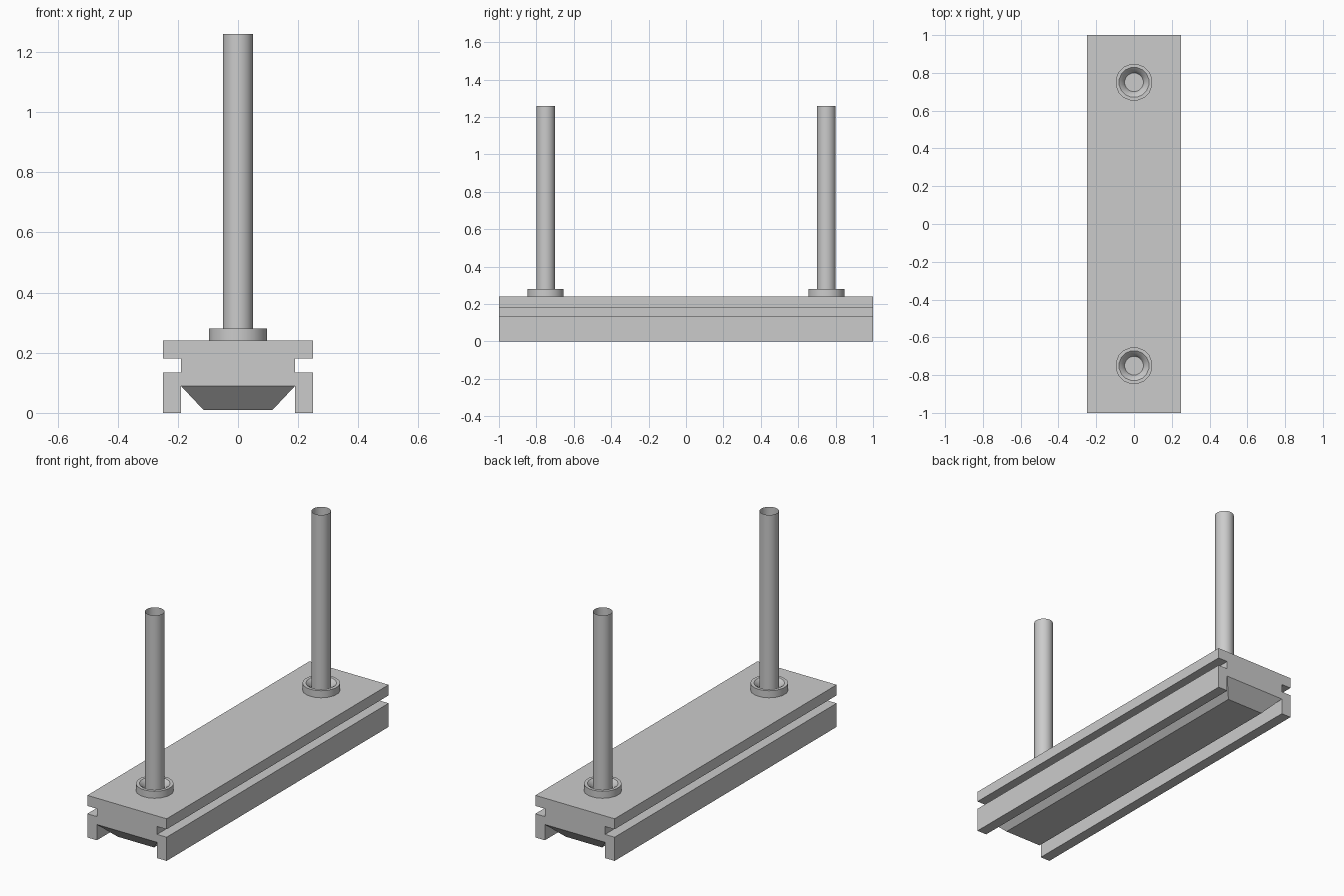
import bpy, bmesh
from math import cos, sin, pi

if "Cube" in bpy.data.objects:
    bpy.data.objects.remove(bpy.data.objects["Cube"])


def add_object(name, bm, smooth=False):
    bmesh.ops.recalc_face_normals(bm, faces=bm.faces)
    mesh = bpy.data.meshes.new(name)
    bm.to_mesh(mesh)
    bm.free()
    obj = bpy.data.objects.new(name, mesh)
    bpy.context.collection.objects.link(obj)
    if smooth:
        bpy.ops.object.select_all(action='DESELECT')
        obj.select_set(True)
        bpy.context.view_layer.objects.active = obj
        bpy.ops.object.shade_smooth_by_angle(angle=0.6)
    return obj


def revolve(name, profile, y, sides):
    """Lathe an open (radius, z) profile about a vertical axis at (0, y)."""
    bm = bmesh.new()
    rings = []
    for r, z in profile:
        rings.append([bm.verts.new((r * cos(2 * pi * (i + 0.5) / sides),
                                    y + r * sin(2 * pi * (i + 0.5) / sides), z))
                      for i in range(sides)])
    for a, b in zip(rings, rings[1:]):
        for i in range(sides):
            j = (i + 1) % sides
            bm.faces.new((a[i], a[j], b[j], b[i]))
    return add_object(name, bm, smooth=True)


# Housing: mirrored cross-section with side grooves, extruded along y
half = [(0.19, 0.09), (0.19, 0), (0.25, 0), (0.25, 0.135),
        (0.19, 0.135), (0.19, 0.18), (0.25, 0.18), (0.25, 0.24)]
section = half + [(-x, z) for x, z in reversed(half)]
bm = bmesh.new()
face = bm.faces.new([bm.verts.new((x, -1, z)) for x, z in section])
ext = bmesh.ops.extrude_face_region(bm, geom=[face])
bmesh.ops.translate(bm, vec=(0, 2, 0),
                    verts=[v for v in ext["geom"] if isinstance(v, bmesh.types.BMVert)])
add_object("lamp_housing", bm)

# Diffuser: tapered tray hanging under the housing
bm = bmesh.new()
bmesh.ops.create_cube(bm, size=2)
for v in bm.verts:
    upper = v.co.z > 0
    v.co.x *= 0.19 if upper else 0.115
    v.co.y *= 1.0 if upper else 0.92
    v.co.z = 0.09 if upper else 0.01
# the top lies against the housing, so it is left open
bm.faces.ensure_lookup_table()
top = [f for f in bm.faces if all(v.co.z > 0.05 for v in f.verts)]
bmesh.ops.delete(bm, geom=top, context='FACES_ONLY')
add_object("diffuser", bm)

# Hanging rods (open tubes) with dished collars at their base
for label, y in (("front", -0.75), ("back", 0.75)):
    revolve(label + "_rod", [(0.05, 0.24), (0.05, 1.26)], y, 32)
    revolve(label + "_collar",
            [(0.098, 0.24), (0.098, 0.28), (0.08, 0.28), (0.062, 0.265), (0.05, 0.24)], y, 16)
